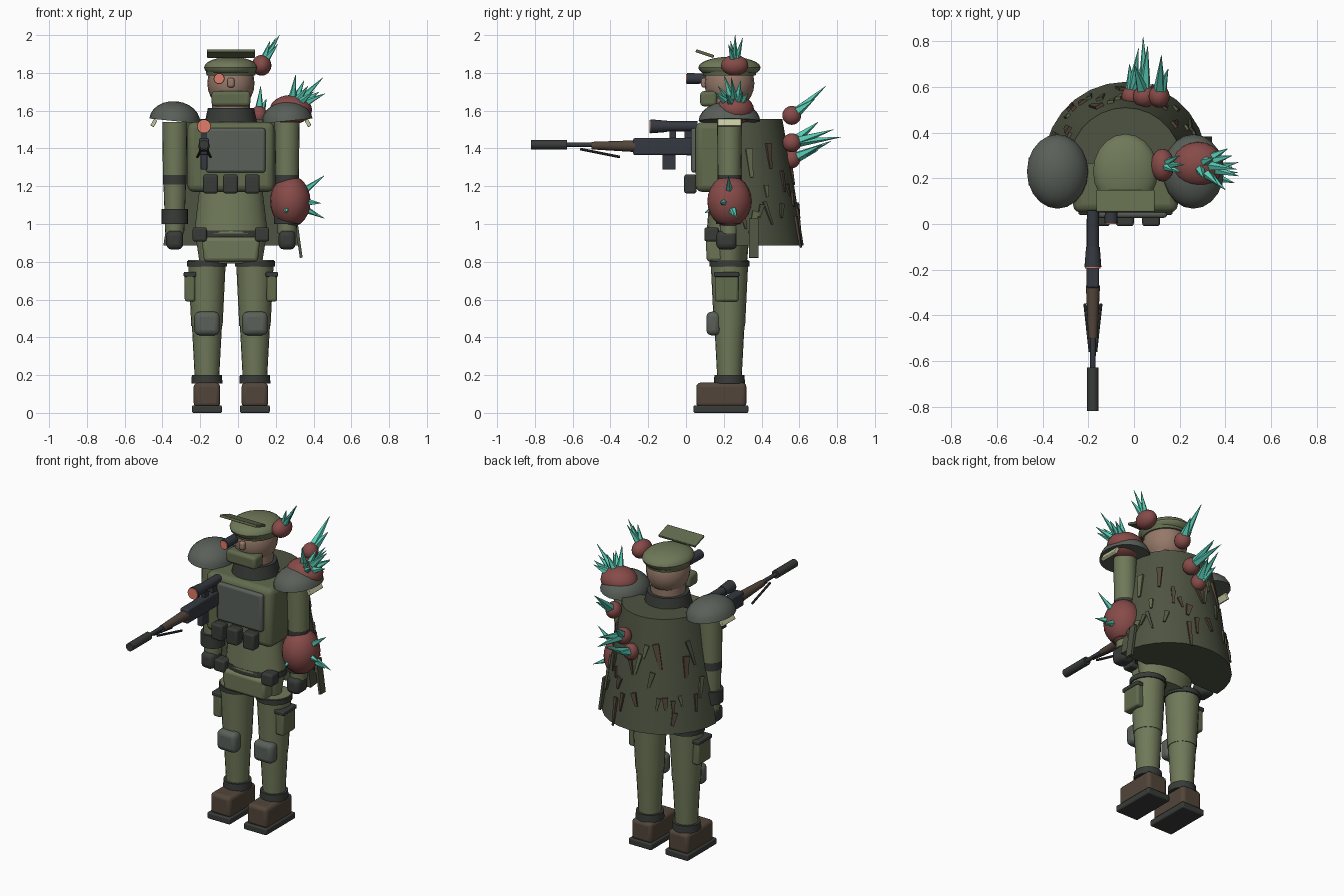
import bpy, bmesh, math, random
from mathutils import Vector, Matrix, Euler

if "Cube" in bpy.data.objects:
    bpy.data.objects.remove(bpy.data.objects["Cube"])

random.seed(4)
CX, CY = -0.0375, 0.23      # body axis

COL = dict(green=(.16, .19, .10), olive=(.12, .145, .075), cloak=(.077, .088, .054),
           dark=(.04, .044, .04), plate=(.10, .115, .10), brown=(.085, .06, .042),
           gun=(.035, .04, .05), orange=(.75, .2, .14), skin=(.3, .19, .14),
           cream=(.55, .58, .35), flesh=(.24, .07, .065), crystal=(.1, .6, .46))
MATS = {}
for k, c in COL.items():
    MATS[k] = bpy.data.materials.new(k)
    MATS[k].diffuse_color = (*c, 1)


def add(name, bm, mat, smooth=True, bevel=0, loc=(0, 0, 0), rot=(0, 0, 0)):
    bmesh.ops.recalc_face_normals(bm, faces=bm.faces)
    me = bpy.data.meshes.new(name)
    bm.to_mesh(me)
    bm.free()
    ob = bpy.data.objects.new(name, me)
    bpy.context.collection.objects.link(ob)
    me.materials.append(MATS[mat])
    ob.location, ob.rotation_euler = loc, rot
    if bevel:
        m = ob.modifiers.new("bevel", 'BEVEL')
        m.width, m.segments = bevel, 3
    if smooth:
        bpy.ops.object.select_all(action='DESELECT')
        ob.select_set(True)
        bpy.context.view_layer.objects.active = ob
        bpy.ops.object.shade_smooth_by_angle(angle=math.radians(35))
    return ob


def box(name, loc, size, mat, bevel=0, rot=(0, 0, 0), taper=1):
    bm = bmesh.new()
    bmesh.ops.create_cube(bm, size=1)
    bmesh.ops.scale(bm, vec=size, verts=bm.verts)
    for v in bm.verts:
        if v.co.z < 0:
            v.co.x *= taper
            v.co.y *= taper
    return add(name, bm, mat, bool(bevel), bevel, loc, rot)


def rod(name, a, b, r1, r2, mat, n=20, squash=1, smooth=True):
    a, b = Vector(a), Vector(b)
    bm = bmesh.new()
    bmesh.ops.create_cone(bm, cap_ends=True, segments=n, radius1=r1, radius2=r2, depth=(b - a).length)
    bmesh.ops.scale(bm, vec=(1, squash, 1), verts=bm.verts)
    q = Vector((0, 0, 1)).rotation_difference(b - a)
    bmesh.ops.rotate(bm, cent=(0, 0, 0), matrix=q.to_matrix(), verts=bm.verts)
    return add(name, bm, mat, smooth, loc=(a + b) / 2)


def ball(name, loc, rad, mat, half=False, rot=(0, 0, 0)):
    bm = bmesh.new()
    bmesh.ops.create_uvsphere(bm, u_segments=20, v_segments=12, radius=1)
    if half:
        bmesh.ops.bisect_plane(bm, geom=bm.verts[:] + bm.edges[:] + bm.faces[:], plane_co=(0, 0, 0),
                               plane_no=(0, 0, -1), clear_outer=True)
        bmesh.ops.holes_fill(bm, edges=[e for e in bm.edges if e.is_boundary])
    bmesh.ops.scale(bm, vec=rad, verts=bm.verts)
    return add(name, bm, mat, loc=loc, rot=rot)


def growth(name, c, rad, tips, r=.022):
    ball(name + "_growth", c, rad, 'flesh')
    c = Vector(c)
    for t in tips:
        d = (Vector(t) - c)
        u = d.normalized()
        surf = 1 / math.sqrt(sum((u[i] / rad[i]) ** 2 for i in range(3)))
        rod(name + "_crystal", c + u * surf * .85, t, r, 0.001, 'crystal', n=5, smooth=False)


def pillar(name, x, z0, z1, r0, r1, mat, squash=1, y=CY):
    return rod(name, (x, y, z0), (x, y, z1), r0, r1, mat, squash=squash)


# legs, boots and arms, mirrored about the body axis
for s in (-1, 1):
    x = CX + s * .127
    box("boot_sole", (x, .185, .02), (.158, .29, .04), 'dark', .008)
    box("boot", (x, .187, .095), (.14, .265, .13), 'brown', .022)
    pillar("boot_cuff", x, .155, .20, .082, .08, 'dark')
    pillar("shin", x, .19, .47, .065, .08, 'green')
    pillar("thigh", x, .46, .81, .083, .1, 'green')
    pillar("thigh_strap", x, .775, .805, .106, .106, 'dark')
    box("knee_pad", (x, .145, .473), (.135, .075, .125), 'plate', .028)
    xo = CX + s * .217
    box("thigh_pouch", (xo, .215, .665), (.055, .125, .15), 'olive', .012)
    box("thigh_pouch_flap", (xo, .215, .733), (.066, .135, .025), 'dark', .006)
    xa = CX + s * .2975
    pillar("upper_arm", xa, 1.22, 1.54, .062, .066, 'green')
    pillar("elbow_band", xa, 1.21, 1.26, .063, .063, 'dark')
    pillar("forearm", xa, .95, 1.22, .05, .06, 'green')
    pillar("wrist_cuff", xa, 1.0, 1.08, .07, .07, 'dark')
    box("glove", (xa, .215, .915), (.09, .11, .1), 'dark', .028)
    ball("shoulder_pad", (xa, CY, 1.545), (.135, .163, .105), 'plate', True, (0, -s * .1, 0))
    box("shoulder_tab", (CX + s * .408, CY, 1.535), (.02, .125, .04), 'cream', .004, (0, -s * .5, 0))
    box("belt_pouch", (CX + s * .165, .135, .945), (.075, .075, .075), 'dark', .012)

# pelvis, belt and torso
pillar("pelvis", CX, .79, .95, .165, .19, 'green', .56)
box("hip_guard", (CX, .155, .865), (.31, .1, .13), 'green', .02, taper=.92)
pillar("belt", CX, .93, .965, .2, .2, 'dark', .6)
pillar("abdomen", CX, .95, 1.2, .195, .165, 'green', .62)
box("vest", (CX, .195, 1.355), (.46, .29, .37), 'olive', .035)
box("chest_plate", (CX + .025, .047, 1.39), (.315, .04, .235), 'plate', .014)
for x in (-.145, -.04, .075):
    box("chest_pouch", (x, .023, 1.212), (.078, .065, .1), 'dark', .012)

# head
pillar("collar", CX, 1.53, 1.615, .14, .122, 'dark')
pillar("neck", CX, 1.58, 1.7, .1, .1, 'skin')
ball("head", (CX, CY, 1.745), (.125, .132, .14), 'skin')
box("face_mask", (CX, .12, 1.663), (.205, .09, .08), 'olive', .018)
box("nose", (CX, .1, 1.748), (.038, .04, .05), 'skin', .012)
rod("eye_scope", (-.1, .14, 1.77), (-.1, .005, 1.77), .026, .029, 'gun')
rod("eye_lens", (-.1, .01, 1.77), (-.1, 0, 1.77), .025, .025, 'orange')
ball("cap", (CX, .23, 1.828), (.142, .165, .057), 'green')
pillar("cap_band", CX, 1.785, 1.82, .128, .135, 'olive', 1.08)
box("cap_brim", (CX, .1, 1.902), (.255, .1, .016), 'olive', .004, (-.32, 0, 0))

# back cloak: capped half frustum
bm = bmesh.new()
N, rings = 14, []
for z, r in ((.885, .358), (1.2, .308), (1.555, .245)):
    rings.append([bm.verts.new((CX + r * math.cos(math.pi * i / N), .265 + r * math.sin(math.pi * i / N), z))
                  for i in range(N + 1)])
for lo, hi in zip(rings, rings[1:]):
    for i in range(N):
        bm.faces.new((lo[i], lo[i + 1], hi[i + 1], hi[i]))
    bm.faces.new((lo[N], lo[0], hi[0], hi[N]))
bm.faces.new(rings[0])
bm.faces.new(rings[-1])
add("cloak", bm, 'cloak')

# camouflage strips laid on the cloak
for i in range(30):
    a = math.pi * (.04 + .92 * ((i * .381) % 1))
    z = random.uniform(.95, 1.36)
    r = .358 - (z - .885) * .168 + .004
    m = Matrix.Rotation(a, 4, 'Z') @ Matrix.Rotation(-.17, 4, 'Y') @ Matrix.Rotation(random.uniform(-.35, .35), 4, 'X')
    box("cloak_strip", (CX + r * math.cos(a), .265 + r * math.sin(a), z),
        (.018, random.uniform(.02, .04), random.uniform(.06, .17)),
        random.choice(('brown', 'cloak', 'olive')), 0, m.to_euler(), .45)
box("cloak_tail", (.32, .358, .925), (.015, .05, .21), 'cloak', 0, (0, -.14, 0))

# rifle
X, Z = -.18, 1.42
rod("suppressor", (X, -.82, Z), (X, -.63, Z), .025, .025, 'dark', 16)
rod("barrel", (X, -.64, Z), (X, -.27, Z), .012, .014, 'gun', 12)
rod("handguard", (X, -.5, Z - .005), (X, -.27, Z - .008), .02, .031, 'brown', 12)
box("receiver", (X, -.125, 1.41), (.055, .31, .09), 'gun', .01)
box("stock", (X, .06, 1.4), (.045, .12, .075), 'gun', .01)
box("magazine", (X, -.09, 1.33), (.035, .07, .085), 'gun', .006)
rod("scope", (X, -.18, 1.517), (X, .06, 1.517), .027, .027, 'gun')
rod("scope_bell", (X, -.188, 1.517), (X, -.1, 1.517), .037, .03, 'gun')
rod("scope_lens", (X, -.194, 1.517), (X, -.186, 1.517), .034, .034, 'orange')
for y in (-.07, .01):
    box("scope_mount", (X, y, 1.475), (.025, .035, .06), 'gun')
for s in (-1, 1):
    rod("bipod_leg", (X + s * .012, -.56, 1.397), (X + s * .035, -.35, 1.355), .007, .007, 'dark', 8)

# fleshy growths with crystals
growth("head", (.125, .258, 1.84), (.052, .072, .055),
       [(.22, .26, 2.0), (.2, .3, 1.985), (.21, .225, 1.95), (.17, .235, 1.97)], .018)
growth("shoulder", (.28, .26, 1.605), (.112, .1, .078),
       [(.305, .2, 1.79), (.45, .24, 1.775), (.43, .3, 1.70), (.46, .21, 1.69), (.4, .15, 1.70),
        (.41, .33, 1.69), (.35, .29, 1.76), (.37, .17, 1.73)])
growth("forearm", (.277, .23, 1.12), (.107, .117, .137),
       [(.455, .225, 1.255), (.44, .18, 1.11), (.457, .27, 1.03), (.43, .25, 1.04), (.25, .1, 1.06)], .02)
growth("upper_back", (.11, .56, 1.575), (.046, .05, .05), [(.12, .74, 1.73), (.15, .68, 1.66)], .026)
growth("mid_back", (.045, .56, 1.43), (.05, .05, .05), [(.04, .82, 1.46), (.06, .78, 1.5), (.0, .7, 1.54)], .026)
growth("low_back", (-.01, .56, 1.345), (.045, .045, .05), [(.02, .77, 1.44), (-.02, .7, 1.39), (.05, .72, 1.42)], .026)

for m in bpy.data.materials:
    if m.users and not m.is_grease_pencil:
        m.use_nodes = True
        m.node_tree.nodes["Principled BSDF"].inputs["Base Color"].default_value = m.diffuse_color
